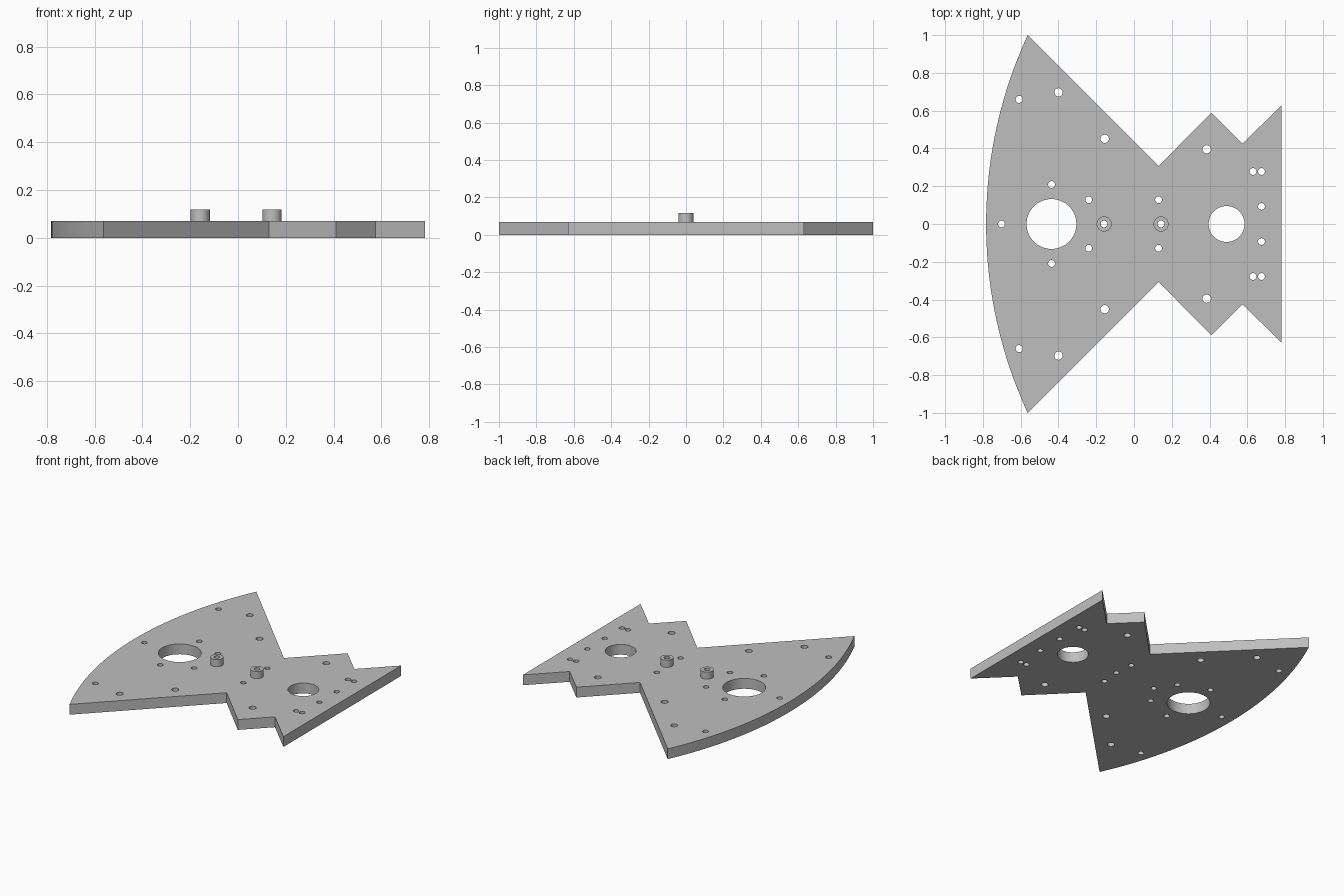
import bpy, math

THICK = 0.07
BOSS_TOP = 0.118
PIN_HOLE = 0.018

if "Cube" in bpy.data.objects:
    bpy.data.objects.remove(bpy.data.objects["Cube"], do_unlink=True)

grey = bpy.data.materials.new("light_grey")
grey.use_nodes = True
colour = (0.52, 0.52, 0.52, 1)
grey.diffuse_color = colour
grey.node_tree.nodes["Principled BSDF"].inputs["Base Color"].default_value = colour


def circle(x, y, r, n=32):
    return [(x + r * math.cos(2 * math.pi * i / n), y + r * math.sin(2 * math.pi * i / n))
            for i in range(n)]


def extruded(name, loops, z0, z1):
    """Fill closed 2D loops (inner loops become holes) and extrude from z0 to z1."""
    curve = bpy.data.curves.new(name, "CURVE")
    curve.dimensions = "2D"
    curve.fill_mode = "BOTH"
    curve.extrude = (z1 - z0) / 2
    for loop in loops:
        spline = curve.splines.new("POLY")
        spline.points.add(len(loop) - 1)
        for point, (x, y) in zip(spline.points, loop):
            point.co = (x, y, 0, 1)
        spline.use_cyclic_u = True
    obj = bpy.data.objects.new(name, curve)
    bpy.context.collection.objects.link(obj)
    obj.location.z = (z0 + z1) / 2
    curve.materials.append(grey)
    bpy.ops.object.select_all(action="DESELECT")
    obj.select_set(True)
    bpy.context.view_layer.objects.active = obj
    bpy.ops.object.convert(target="MESH")
    obj = bpy.context.object
    # Join the caps to the walls and face everything outwards
    bpy.ops.object.mode_set(mode="EDIT")
    bpy.ops.mesh.select_all(action="SELECT")
    bpy.ops.mesh.remove_doubles(threshold=0.0001)
    bpy.ops.mesh.normals_make_consistent(inside=False)
    bpy.ops.object.mode_set(mode="OBJECT")
    bpy.ops.object.shade_smooth_by_angle(angle=math.radians(30))
    return obj


# Plate outline: notched rear edge on the +y half, mirrored, closed by a shallow arc
half = [(-0.563, 1), (0.13, 0.307), (0.41, 0.588), (0.575, 0.425), (0.782, 0.63)]
outline = half + [(x, -y) for x, y in reversed(half)]
sagitta = 0.22
radius = (1 + sagitta ** 2) / (2 * sagitta)
centre = -0.783 + radius
sweep = math.asin(1 / radius)
steps = 40
for i in range(1, steps):
    a = sweep * (2 * i / steps - 1)
    outline.append((centre - radius * math.cos(a), radius * math.sin(a)))

# Holes on the centre line, then mirrored pairs (x, y, radius)
bosses = [-0.158, 0.143]
holes = [(-0.437, 0, 0.132), (0.49, 0, 0.095), (-0.702, 0, PIN_HOLE)]
holes += [(x, 0, PIN_HOLE) for x in bosses]
pairs = [(-0.608, 0.66, 0.019), (-0.4, 0.697, 0.022), (-0.155, 0.451, 0.022),
         (-0.437, 0.209, 0.018), (-0.24, 0.128, 0.018), (0.13, 0.128, 0.018),
         (0.385, 0.395, 0.022), (0.63, 0.278, 0.018), (0.675, 0.278, 0.018),
         (0.675, 0.093, 0.018)]
for x, y, r in pairs:
    holes += [(x, y, r), (x, -y, r)]

extruded("base_plate", [outline] + [circle(x, y, r, 64 if r > 0.05 else 24) for x, y, r in holes],
         0, THICK)

# Two hollow standoffs on top of the plate
for x, name in zip(bosses, ("right_standoff", "left_standoff")):
    extruded(name, [circle(x, 0, 0.04), circle(x, 0, PIN_HOLE, 24)], THICK, BOSS_TOP)
